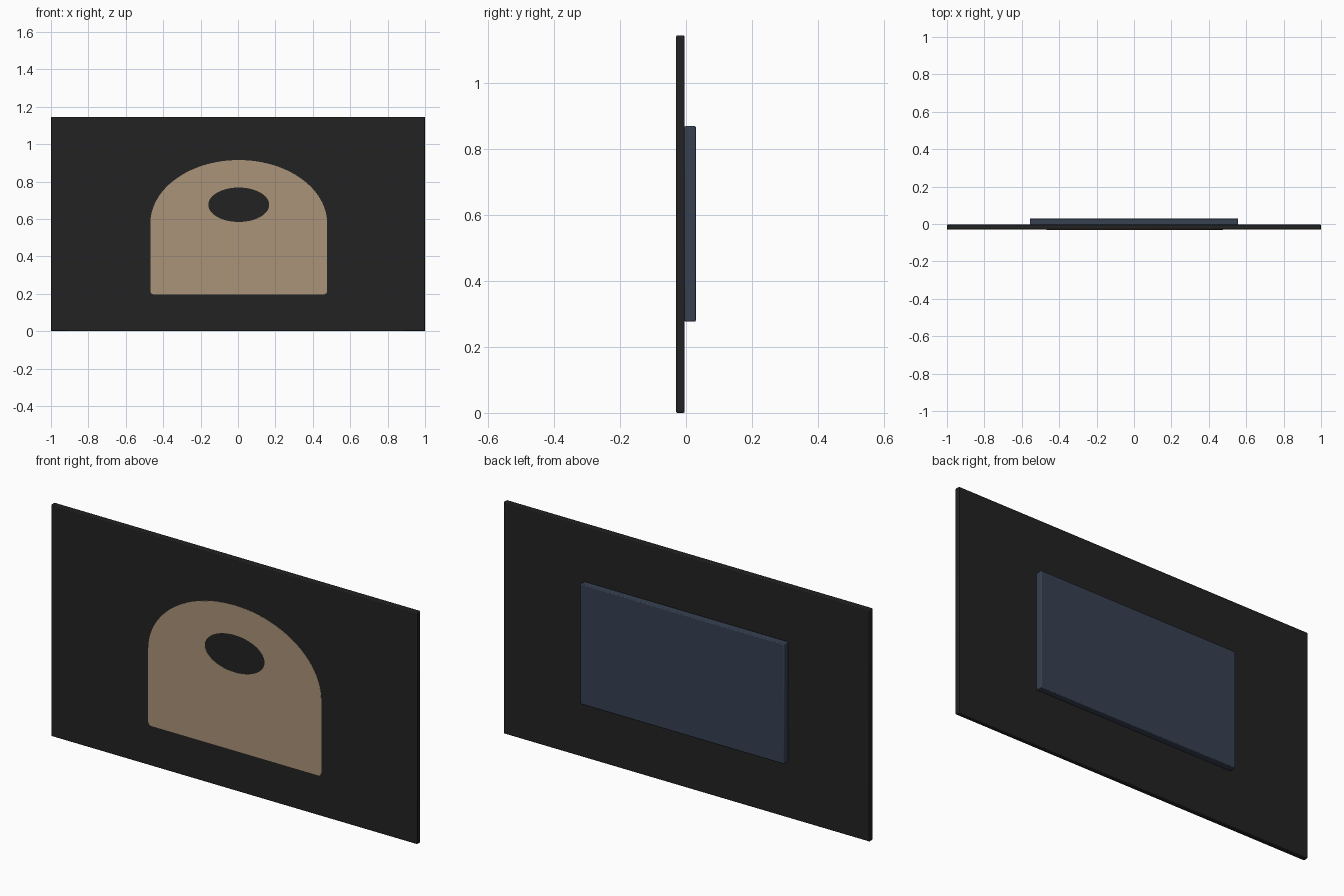
import bpy
from math import sin, cos, pi

cube = bpy.data.objects.get("Cube")
if cube:
    bpy.data.objects.remove(cube, do_unlink=True)


def material(name, srgb):
    color = [((c / 255 + 0.055) / 1.055) ** 2.4 for c in srgb] + [1]
    mat = bpy.data.materials.new(name)
    mat.use_nodes = True
    mat.diffuse_color = color
    mat.node_tree.nodes["Principled BSDF"].inputs["Base Color"].default_value = color
    return mat


def slab(name, low, high, mat, bevel):
    """Box between two corners with softened edges."""
    bpy.ops.mesh.primitive_cube_add(size=1, location=[(a + b) / 2 for a, b in zip(low, high)])
    obj = bpy.context.object
    obj.name = name
    obj.scale = [b - a for a, b in zip(low, high)]
    bpy.ops.object.transform_apply(location=False, rotation=False, scale=True)
    mod = obj.modifiers.new("soft_edges", "BEVEL")
    mod.width, mod.segments = bevel, 2
    obj.data.materials.append(mat)
    bpy.ops.object.shade_smooth_by_angle()
    return obj


def arc(cx, cz, rx, rz, start, end, steps):
    angles = [start + (end - start) * i / steps for i in range(steps + 1)]
    return [(cx + rx * cos(a), cz + rz * sin(a)) for a in angles]


def plate(name, outlines, y, depth, mat):
    """Filled flat shape facing the front; inner outlines become holes."""
    curve = bpy.data.curves.new(name, "CURVE")
    curve.dimensions, curve.fill_mode = "2D", "BOTH"
    curve.extrude = depth / 2
    for points in outlines:
        spline = curve.splines.new("POLY")
        spline.points.add(len(points) - 1)
        for point, (x, z) in zip(spline.points, points):
            point.co = (x, z, 0, 1)
        spline.use_cyclic_u = True
    obj = bpy.data.objects.new(name, curve)
    bpy.context.collection.objects.link(obj)
    obj.location.y = y
    obj.rotation_euler.x = pi / 2
    curve.materials.append(mat)
    bpy.ops.object.select_all(action="DESELECT")
    obj.select_set(True)
    bpy.context.view_layer.objects.active = obj
    bpy.ops.object.convert(target="MESH")


black = material("charcoal", (34, 34, 34))
blue = material("slate_blue", (55, 65, 82))
tan = material("tan", (170, 147, 121))

# Main panel and the block on its back
slab("panel", (-1, -0.03, 0), (1, -0.004, 1.145), black, 0.004)
slab("back_block", (-0.557, -0.005, 0.277), (0.557, 0.03, 0.87), blue, 0.004)

# Arched emblem with an oval opening
cx, half, base, r = 0.004, 0.473, 0.197, 0.018
dome = arc(cx, 0.575, half, 0.34, 0, pi, 48)
left_corner = arc(cx - half + r, base + r, r, r, pi, 1.5 * pi, 5)
right_corner = arc(cx + half - r, base + r, r, r, 1.5 * pi, 2 * pi, 5)
opening = arc(cx, 0.676, 0.163, 0.092, 0, 2 * pi, 48)[:-1]
plate("arch_emblem", [dome + left_corner + right_corner, opening], -0.03, 0.002, tan)
